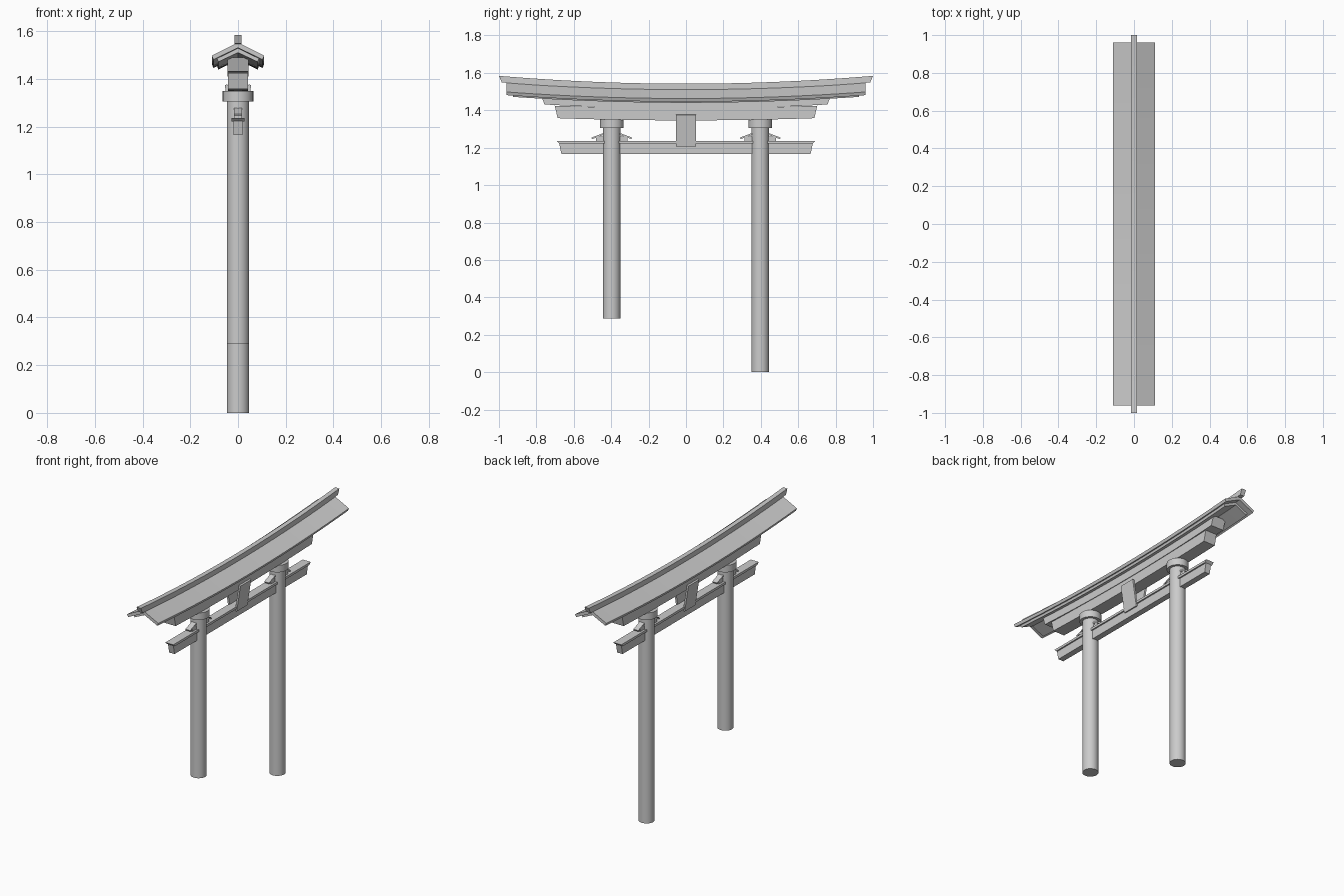
import bpy, bmesh, math
from mathutils import Matrix

if "Cube" in bpy.data.objects:
    bpy.data.objects.remove(bpy.data.objects["Cube"])


def sweep(name, profile, y_low, y_high, bend=0.0, steps=24):
    """Sweep an (x, z) profile along y; bend lifts the ends, y_low/y_high slant them."""
    z0 = min(p[1] for p in profile)
    z1 = max(p[1] for p in profile)
    bm = bmesh.new()
    rings = []
    n = steps if bend else 1
    for i in range(n + 1):
        t = 2 * i / n - 1
        ring = []
        for x, z in profile:
            y = t * (y_low + (y_high - y_low) * (z - z0) / (z1 - z0))
            ring.append(bm.verts.new((x, y, z + bend * y * y)))
        rings.append(ring)
    k = len(profile)
    for a, b in zip(rings, rings[1:]):
        for j in range(k):
            bm.faces.new((a[j], a[(j + 1) % k], b[(j + 1) % k], b[j]))
    bm.faces.new(rings[0])
    bm.faces.new(rings[-1][::-1])
    return finish(name, bm)


def finish(name, bm):
    bmesh.ops.recalc_face_normals(bm, faces=bm.faces)
    me = bpy.data.meshes.new(name)
    bm.to_mesh(me)
    bm.free()
    ob = bpy.data.objects.new(name, me)
    bpy.context.collection.objects.link(ob)
    return ob


def rect(hx, z0, z1):
    return [(-hx, z0), (hx, z0), (hx, z1), (-hx, z1)]


def chevron(hx, apex, eave, thick):
    """Gable section: a bent board with square-cut eaves."""
    slope = (apex - eave) / hx
    inset = thick * slope * 0.8
    return [(0, apex), (hx, eave), (hx - inset, eave - thick), (0, apex - thick * 1.3),
            (inset - hx, eave - thick), (-hx, eave)]


def box(name, size, loc, rot=0.0, axis='X'):
    bm = bmesh.new()
    m = Matrix.Translation(loc) @ Matrix.Rotation(rot, 4, axis) @ Matrix.Diagonal((*size, 1))
    bmesh.ops.create_cube(bm, size=1, matrix=m)
    return finish(name, bm)


def cylinder(name, r, y, z0, z1):
    bpy.ops.mesh.primitive_cylinder_add(vertices=32, radius=r, depth=z1 - z0,
                                        location=(0, y, (z0 + z1) / 2))
    bpy.context.object.name = name
    bpy.ops.object.shade_smooth_by_angle(angle=math.radians(40))


# posts (one stands lower on the slope) with collars
for side, label, foot in ((-1, "left", 0.288), (1, "right", 0.0)):
    y = side * 0.397
    cylinder(label + "_post", 0.047, y, foot, 1.34)
    cylinder(label + "_collar", 0.064, y, 1.305, 1.35)
    # wedges on both sides of each post
    for d in (-1, 1):
        box(label + "_wedge_block", (0.03, 0.05, 0.024), (0, y + d * 0.06, 1.249))
        box(label + "_wedge_slat", (0.034, 0.075, 0.009),
            (0, y + d * 0.072, 1.263), -d * 0.36)

# lower tie beam and its cap
sweep("tie_beam", rect(0.019, 1.166, 1.223), 0.666, 0.678)
sweep("tie_beam_cap", rect(0.028, 1.222, 1.237), 0.676, 0.692)

# stacked upper beams
sweep("lower_lintel", rect(0.041, 1.346, 1.412), 0.686, 0.702, 0.025)
sweep("upper_lintel", rect(0.045, 1.41, 1.467), 0.757, 0.778, 0.037)

# bent roof: under board, roof boards, ridge
sweep("roof_under_board", chevron(0.088, 1.497, 1.454, 0.014), 0.925, 0.925, 0.037)
sweep("roof", chevron(0.11, 1.518, 1.463, 0.017), 0.96, 0.96, 0.038)
sweep("ridge", rect(0.015, 1.508, 1.542), 0.985, 1.0, 0.042)

# tilted centre plaques, one on each face
for d in (-1, 1):
    box("centre_plaque", (0.012, 0.108, 0.172), (d * 0.036, 0, 1.291), d * 0.16, 'Y')
